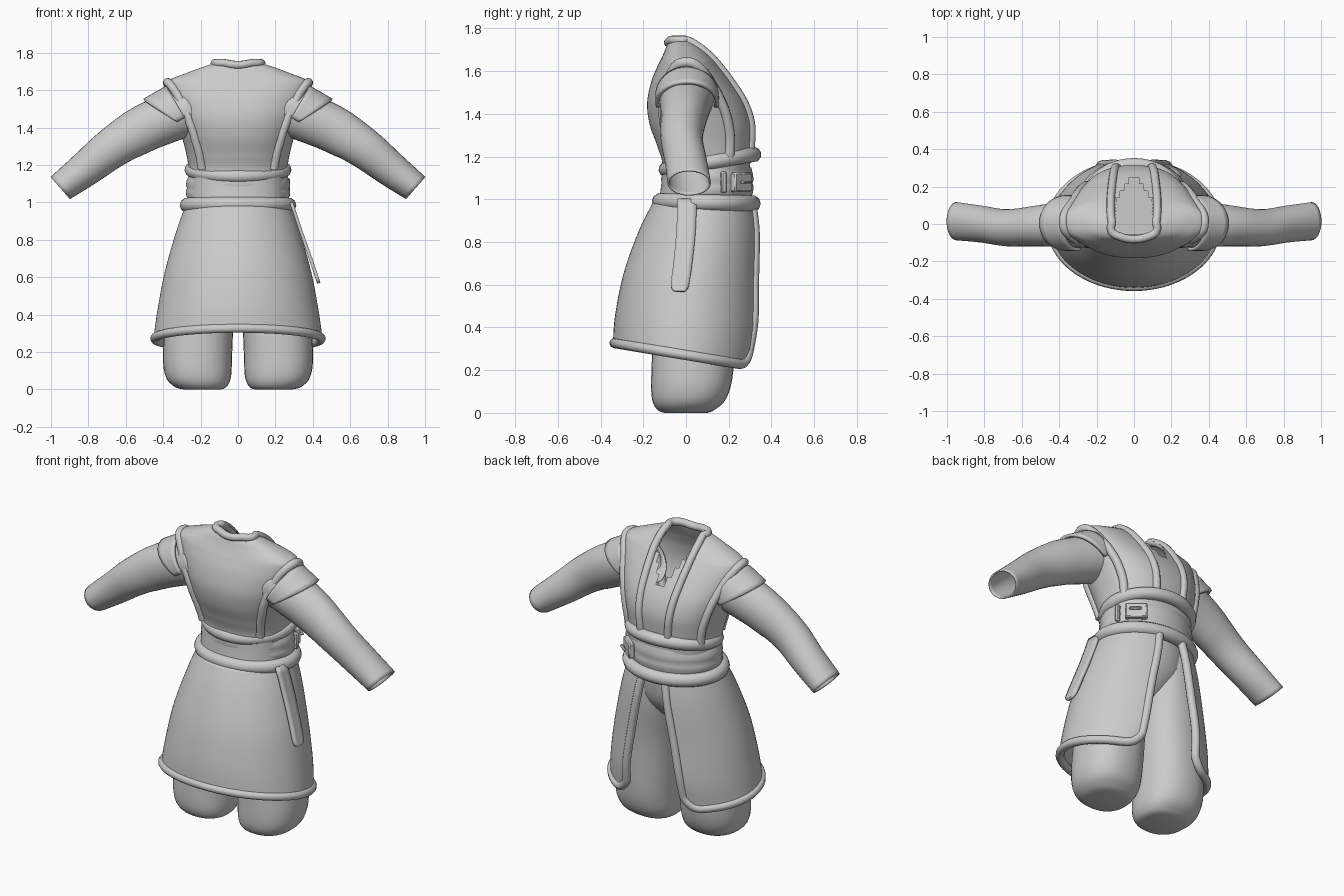
import bpy, bmesh, math
from mathutils import Vector
from mathutils.bvhtree import BVHTree

if "Cube" in bpy.data.objects:
    bpy.data.objects.remove(bpy.data.objects["Cube"])

cloth = bpy.data.materials.new("grey cloth")
cloth.use_nodes = True
cloth.diffuse_color = (0.6, 0.6, 0.6, 1)
cloth.node_tree.nodes["Principled BSDF"].inputs["Base Color"].default_value = (0.6, 0.6, 0.6, 1)


def smooth_rows(rows, n):
    """Catmull-Rom interpolation of rows of numbers, n steps per span."""
    rows = [Vector(r) for r in rows]
    out = []
    for i in range(len(rows) - 1):
        a, b, c, d = rows[max(i - 1, 0)], rows[i], rows[i + 1], rows[min(i + 2, len(rows) - 1)]
        for k in range(n):
            t = k / n
            out.append(0.5 * (2 * b + (c - a) * t + (2 * a - 5 * b + 4 * c - d) * t * t
                              + (3 * b - a - 3 * c + d) * t ** 3))
    return out + [rows[-1]]


def finish(obj, thickness=0):
    bpy.ops.object.select_all(action='DESELECT')
    obj.select_set(True)
    bpy.context.view_layer.objects.active = obj
    if obj.type == 'CURVE':
        bpy.ops.object.convert(target='MESH')
    obj.data.materials.clear()
    obj.data.materials.append(cloth)
    if thickness:
        mod = obj.modifiers.new("thickness", 'SOLIDIFY')
        mod.thickness = thickness
        mod.offset = 0
    bpy.ops.object.shade_smooth_by_angle(angle=math.radians(50))
    return obj


def skin(name, rings, closed=True, caps=False, thickness=0, keep=None):
    """Surface through rings of points; keep is a test on face centres."""
    bm = bmesh.new()
    vr = [[bm.verts.new(p) for p in r] for r in rings]
    n = len(rings[0])
    for a, b in zip(vr, vr[1:]):
        for i in range(n if closed else n - 1):
            j = (i + 1) % n
            bm.faces.new((a[i], a[j], b[j], b[i]))
    if caps:
        bm.faces.new(vr[0][::-1])
        bm.faces.new(vr[-1])
    bmesh.ops.recalc_face_normals(bm, faces=bm.faces[:])
    tree = BVHTree.FromBMesh(bm)
    if keep:
        bad = [f for f in bm.faces if not keep(f.calc_center_median())]
        bmesh.ops.delete(bm, geom=bad, context='FACES')
    me = bpy.data.meshes.new(name)
    bm.to_mesh(me)
    bm.free()
    obj = bpy.data.objects.new(name, me)
    bpy.context.collection.objects.link(obj)
    finish(obj, thickness)
    return tree


def tube(name, pts, radius, cyclic=False):
    cu = bpy.data.curves.new(name, 'CURVE')
    cu.dimensions = '3D'
    cu.bevel_depth = radius
    cu.bevel_resolution = 3
    cu.use_fill_caps = True
    sp = cu.splines.new('POLY')
    sp.points.add(len(pts) - 1)
    for p, q in zip(sp.points, pts):
        p.co = (*q, 1)
    sp.use_cyclic_u = cyclic
    obj = bpy.data.objects.new(name, cu)
    bpy.context.collection.objects.link(obj)
    return finish(obj)


def oval(cx, cy, z, rx, ry, n=64, power=2.0, tilt=0.0):
    pts = []
    for i in range(n):
        a = math.tau * i / n
        c, s = math.cos(a), math.sin(a)
        x = math.copysign(abs(c) ** (2 / power), c) * rx
        y = math.copysign(abs(s) ** (2 / power), s) * ry
        pts.append((cx + x, cy + y, z + tilt * s))
    return pts


# Bodice: half width, back and front depth by height
bodice = smooth_rows([
    (0.96, .26, -.13, .30), (1.15, .262, -.11, .30), (1.25, .275, -.135, .31), (1.35, .30, -.17, .312),
    (1.45, .33, -.182, .28), (1.55, .36, -.163, .215), (1.62, .378, -.135, .16), (1.655, .365, -.118, .13),
    (1.69, .28, -.102, .095), (1.72, .20, -.09, .06), (1.745, .125, -.075, .03)], 8)


def outside_neck(c):
    if c.z < 1.4:
        return True
    width = 0.1 if c.y < 0.12 else 0.1 * (0.27 - c.y) / 0.15
    return not (c.y > -0.06 and abs(c.x) < width)


torso = skin("bodice", [oval(0, (b + f) / 2, z, w, (f - b) / 2, 120, 2.3) for z, w, b, f in bodice],
             keep=outside_neck)


def on_torso(rows):
    return [torso.find_nearest(p)[0] for p in smooth_rows(rows, 7)]


# Collar running down into two parallel lapels
half = [(.0, -.075, 1.73), (.075, -.06, 1.74), (.115, 0, 1.74), (.125, .1, 1.68), (.12, .19, 1.58),
        (.11, .27, 1.46), (.1, .31, 1.34), (.09, .31, 1.19)]
tube("collar", on_torso([(-x, y, z) for x, y, z in half[:0:-1]] + half), .022)

# Sides: armhole trim, shoulder cap, sleeve
armhole = [(.22, -.10, 1.17), (.265, -.14, 1.3), (.31, -.15, 1.45), (.365, -.10, 1.59), (.385, 0, 1.645),
           (.37, .10, 1.59), (.33, .19, 1.45), (.28, .22, 1.3), (.25, .21, 1.19)]
arm = smooth_rows([(.24, .01, 1.50, .13, .13), (.36, 0, 1.455, .13, .12), (.52, -.01, 1.385, .122, .105),
                   (.68, -.02, 1.285, .105, .095), (.82, 0, 1.175, .09, .095), (.95, .015, 1.077, .075, .098)], 5)
for s, side in ((1, "left"), (-1, "right")):
    tube(side + "_armhole_trim", on_torso([(s * x, y, z) for x, y, z in armhole]), .024)

    rings = []
    for x, y, z, rn, ry in arm:
        slope = Vector((.54, .84)) if x < .6 else Vector((.66, .75))
        rings.append([(s * (x + slope.x * rn * math.cos(a)), y + ry * math.sin(a), z + slope.y * rn * math.cos(a))
                      for a in [math.tau * i / 32 for i in range(32)]])
    skin(side + "_sleeve", rings, thickness=.008)

    cap = []
    for k in range(6):
        row = []
        for i in range(25):
            a = math.radians(-105 + 210 * i / 24)
            d = k / 5 * (.045 + .095 * max(0, math.cos(a * .85)))
            row.append((s * (.305 + d * .87 + .5 * .15 * math.cos(a)), .005 + .14 * math.sin(a),
                        1.487 - d * .5 + .86 * .15 * math.cos(a)))
        cap.append(row)
    skin(side + "_shoulder_cap", cap, closed=False, thickness=.018)

    # Trouser leg, rounded off at the bottom
    leg = smooth_rows([(0, .19, .10, .0, .10), (.015, .2, .14, .0, .135), (.07, .212, .175, .015, .175),
                       (.2, .216, .185, .03, .192), (.5, .195, .178, .045, .19), (.75, .15, .16, .07, .19),
                       (.95, .12, .13, .09, .18)], 4)
    skin(side + "_trouser_leg", [oval(s * cx, cy, z + 0, rx, ry, 32, 2.3) for z, cx, rx, cy, ry in leg], caps=True)

# Trouser seat joining the legs
seat = smooth_rows([(.66, .06, .06, .08), (.72, .15, .07, .14), (.82, .235, .08, .19), (.97, .24, .09, .2)], 4)
skin("trouser_seat", [oval(0, cy, z, rx, ry, 40) for z, rx, cy, ry in seat], caps=True)

# Skirt, open at the front: height, half width, back, front, half gap
skirt = smooth_rows([(0, .275, -.15, .315, .075), (.2, .325, -.215, .335, .10), (.5, .385, -.285, .34, .14),
                     (.8, .425, -.325, .345, .175), (1, .445, -.335, .325, .19)], 5)
COLS = 72
rows = []
for v, rx, back, front, gap in skirt:
    cy, ry = (back + front) / 2, (front - back) / 2
    a0 = math.asin(gap / rx)
    row = []
    for i in range(COLS + 1):
        t = i / COLS
        a = a0 + (math.tau - 2 * a0) * (.5 - .5 * math.cos(math.pi * t)) * .35 + (math.tau - 2 * a0) * t * .65
        y = cy + ry * math.cos(a)
        edge = max(0, 1 - min(t, 1 - t) / .07)
        hem = .272 - .055 * math.cos(a) + .07 * edge ** 2.5
        row.append((rx * math.sin(a), y, .98 + (hem - .98) * v))
    rows.append(row)
skin("skirt", rows, closed=False, thickness=.014)
border = [r[0] for r in rows] + rows[-1][1:-1] + [r[-1] for r in reversed(rows)]
tube("skirt_trim", border, .024)

# Waist: sash between two padded rolls
tube("upper_sash_roll", oval(0, .112, 1.175, .25, .205, tilt=.035), .036, True)
tube("lower_sash_roll", oval(0, .095, .985, .272, .215, tilt=-.005), .04, True)
belt = [(1.0, .262, .205), (1.035, .276, .214), (1.06, .279, .217), (1.075, .272, .211), (1.09, .279, .217),
        (1.12, .274, .213), (1.15, .26, .205)]
skin("belt", [oval(0, .1, z, rx, ry) for z, rx, ry in belt])


# Buckle on the front left of the belt
def block(name, centre, size, turn):
    bpy.ops.mesh.primitive_cube_add(size=1, location=centre, rotation=(0, 0, turn))
    obj = bpy.context.object
    obj.name = name
    obj.scale = size
    bpy.ops.object.transform_apply(location=False, rotation=False, scale=True)
    mod = obj.modifiers.new("soft edges", 'BEVEL')
    mod.width = .006
    finish(obj)


turn = math.radians(50)
block("belt_buckle", (.2, .258, 1.08), (.035, .12, .09), turn)
block("buckle_prong", (.225, .28, 1.08), (.02, .07, .014), turn)
block("belt_loop", (.262, .175, 1.08), (.03, .025, .1), math.radians(20))

# Hanging strap end on the left side
strap = []
for z, x, y, w in smooth_rows([(1.0, .285, .005, .045), (.85, .335, 0, .045), (.7, .388, -.015, .044),
                               (.61, .418, -.027, .043), (.58, .428, -.03, .036), (.568, .432, -.03, .02)], 3):
    strap.append([(x, y + w * k, z) for k in (-1, -.5, 0, .5, 1)])
skin("hanging_strap", strap, closed=False, thickness=.018)
